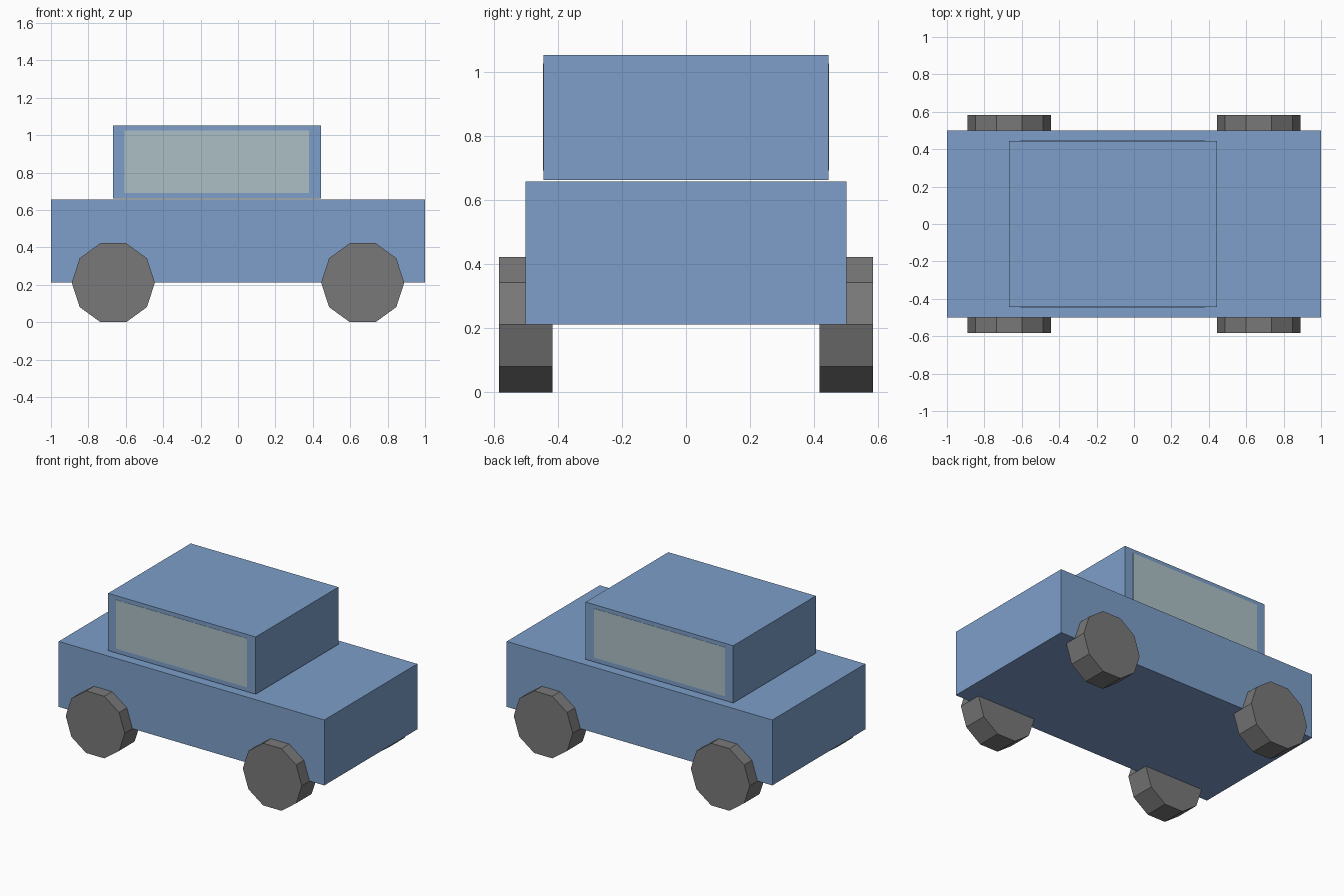
import bpy, bmesh, math
from mathutils import Matrix, Vector

if "Cube" in bpy.data.objects:
    bpy.data.objects.remove(bpy.data.objects["Cube"])


def material(name, rgb):
    m = bpy.data.materials.new(name)
    m.diffuse_color = (*rgb, 1.0)
    m.use_nodes = True
    m.node_tree.nodes["Principled BSDF"].inputs["Base Color"].default_value = m.diffuse_color
    return m


BLUE = material("blue paint", (0.205, 0.345, 0.59))
GLASS = material("pale glass", (0.41, 0.52, 0.56))
RUBBER = material("grey rubber", (0.19, 0.19, 0.195))


def finish(name, bm, mat, location):
    mesh = bpy.data.meshes.new(name)
    bm.to_mesh(mesh)
    bm.free()
    mesh.materials.append(mat)
    obj = bpy.data.objects.new(name, mesh)
    obj.location = location
    bpy.context.collection.objects.link(obj)
    return obj


def box(name, lo, hi, mat):
    lo, hi = Vector(lo), Vector(hi)
    bm = bmesh.new()
    bmesh.ops.create_cube(bm, size=1.0, matrix=Matrix.Diagonal((*(hi - lo), 1.0)))
    return finish(name, bm, mat, (lo + hi) / 2)


def wheel(name, x, y):
    # ten-sided disc, corners at its left and right, flat on the ground
    bm = bmesh.new()
    turn = Matrix.Rotation(math.pi / 2, 4, 'X') @ Matrix.Rotation(math.pi / 2, 4, 'Z')
    bmesh.ops.create_cone(bm, cap_ends=True, segments=10, radius1=RADIUS,
                          radius2=RADIUS, depth=0.1667, matrix=turn)
    return finish(name, bm, RUBBER, (x, y, AXLE))


RADIUS = 0.2222
AXLE = RADIUS * math.sin(math.radians(72))

# Body and cabin
box("body", (-1, -0.5, AXLE), (1, 0.5, AXLE + 0.4455), BLUE)
box("cabin", (-0.667, -0.4444, 0.662), (0.4444, 0.4444, 1.052), BLUE)

# Side windows and wheels
for side, s in (("right", -1), ("left", 1)):
    ys = sorted((s * 0.441, s * 0.446))
    box(side + "_window", (-0.606, ys[0], 0.692), (0.379, ys[1], 1.025), GLASS)
    for end, e in (("rear", -1), ("front", 1)):
        wheel(f"{end}_{side}_wheel", e * 0.6667, s * 0.5)
